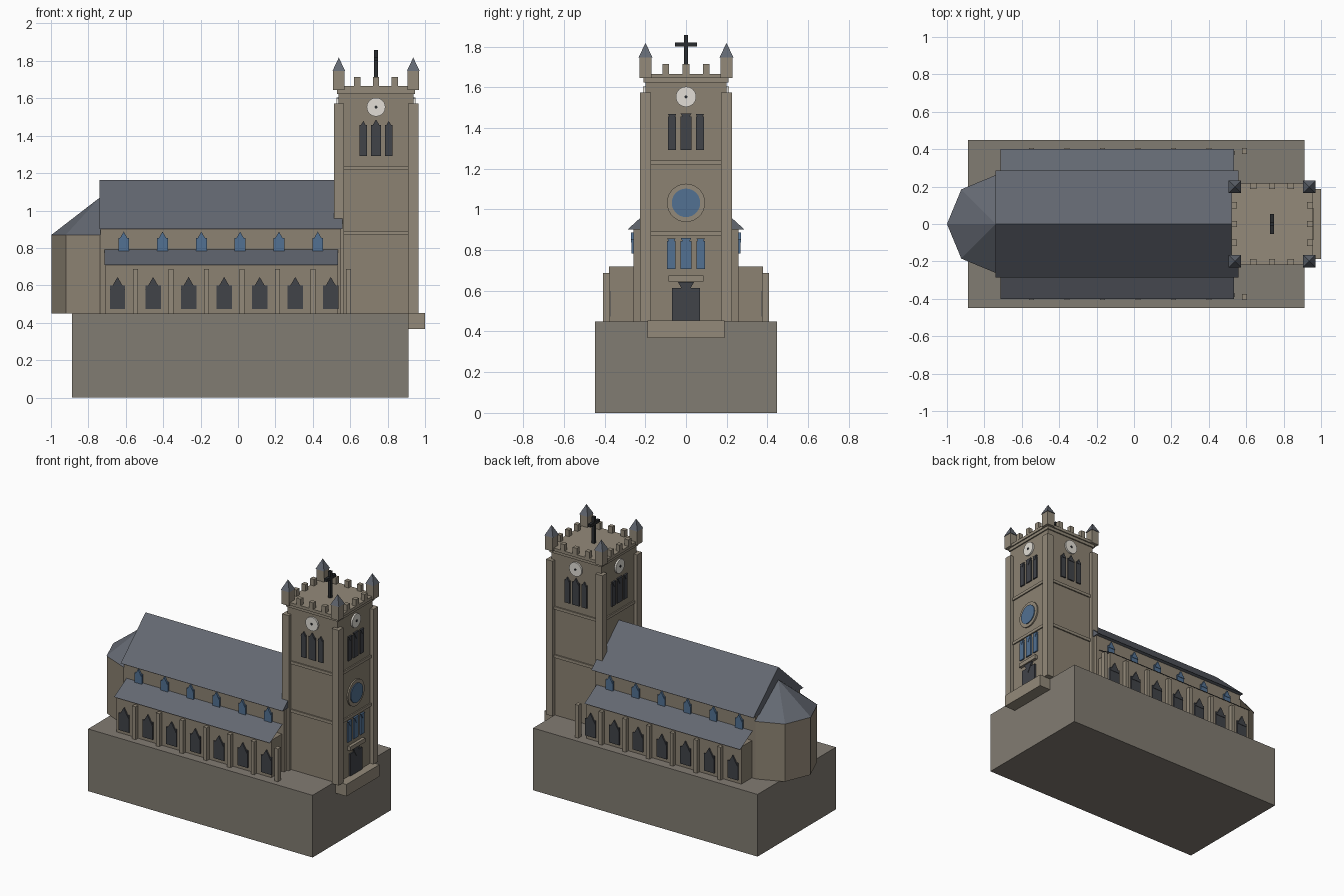
import bpy, bmesh, math
from mathutils import Matrix, Vector

if "Cube" in bpy.data.objects:
    bpy.data.objects.remove(bpy.data.objects["Cube"])

COLORS = {
    "stone": (0.265, 0.225, 0.17), "trim": (0.295, 0.255, 0.195), "base": (0.222, 0.2, 0.168),
    "slate": (0.125, 0.138, 0.165), "dark": (0.052, 0.056, 0.066), "blue": (0.084, 0.165, 0.29),
    "white": (0.76, 0.73, 0.67), "black": (0.022, 0.024, 0.027),
}
MATS = {}
for key, col in COLORS.items():
    MATS[key] = bpy.data.materials.new(key)
    MATS[key].diffuse_color = (*col, 1)

ID = Matrix.Identity(4)
FLIP = Matrix.Diagonal((1, -1, 1, 1))
SIDES = (ID, FLIP)
TX = 0.738                                   # tower axis
# Tower faces: local front (-y) turned to each side; index 1 is the entrance (+x)
FACES = [Matrix.Translation((TX, 0, 0)) @ Matrix.Rotation(k * math.pi / 2, 4, 'Z') for k in range(4)]


def part(name, mat, build, recalc=True):
    bm = bmesh.new()
    build(bm)
    if recalc:
        bmesh.ops.recalc_face_normals(bm, faces=bm.faces)
    me = bpy.data.meshes.new(name)
    bm.to_mesh(me)
    bm.free()
    me.materials.append(MATS[mat])
    ob = bpy.data.objects.new(name, me)
    bpy.context.collection.objects.link(ob)
    return ob


def prism(bm, pts, a, b, M=ID, axis='y'):
    """Extrude a profile: (x,z) along y, (y,z) along x, or (x,y) along z."""
    def v(p, t):
        co = {'x': (t, p[0], p[1]), 'y': (p[0], t, p[1]), 'z': (p[0], p[1], t)}[axis]
        return bm.verts.new(M @ Vector(co))
    lo, hi = [v(p, a) for p in pts], [v(p, b) for p in pts]
    n = len(pts)
    bm.faces.new(lo)
    bm.faces.new(hi[::-1])
    for i in range(n):
        j = (i + 1) % n
        bm.faces.new((lo[i], hi[i], hi[j], lo[j]))


def box(bm, x0, x1, y0, y1, z0, z1, M=ID):
    prism(bm, [(x0, y0), (x1, y0), (x1, y1), (x0, y1)], z0, z1, M, 'z')


def ngon(cx, cz, r, n, start=math.pi / 2):
    return [(cx + r * math.cos(start + 2 * math.pi * i / n),
             cz + r * math.sin(start + 2 * math.pi * i / n)) for i in range(n)]


def spire(bm, pts, z0, tip):
    ring = [bm.verts.new((*p, z0)) for p in pts]
    top = bm.verts.new(tip)
    bm.faces.new(ring)
    for i in range(len(ring)):
        bm.faces.new((ring[i], ring[(i + 1) % len(ring)], top))


def lancet(bm, cx, w, z0, z1, y0, y1, M=ID, down=False):
    """Rectangular light with a triangular head centred on its top edge."""
    box(bm, cx - w / 2, cx + w / 2, y0, y1, z0, z1, M)
    start = -math.pi / 2 if down else math.pi / 2
    prism(bm, ngon(cx, z1, w * 0.57, 3, start), y0 - 0.003, y1, M)


def square(cx, cy, h):
    return [(cx - h, cy - h), (cx + h, cy - h), (cx + h, cy + h), (cx - h, cy + h)]


CORNERS = [(TX + sx * 0.199, sy * 0.199) for sx in (-1, 1) for sy in (-1, 1)]

# Plinth and entrance step
part("plinth", "base", lambda bm: box(bm, -0.887, 0.911, -0.448, 0.448, 0, 0.45))
part("entrance_step", "trim", lambda bm: box(bm, 0.88, 1.0, -0.188, 0.188, 0.367, 0.453))

# Nave with gabled roof
part("nave_walls", "stone", lambda bm: box(bm, -0.735, 0.55, -0.257, 0.257, 0.45, 0.91))
part("nave_roof", "slate", lambda bm: prism(
    bm, [(-0.286, 0.902), (0.286, 0.902), (0, 1.162)], -0.74, 0.558, axis='x'))

# Eight-sided apse
OCT = ngon(-0.738, 0, 0.258, 8, 0)
part("apse_walls", "stone", lambda bm: prism(bm, OCT, 0.45, 0.87, axis='z'))
part("apse_roof", "slate", lambda bm: spire(bm, ngon(-0.738, 0, 0.262, 8, 0), 0.868, (-0.738, 0, 1.07)))


# Side aisles, their lean-to roofs, buttresses and windows
def aisles(bm):
    for M in SIDES:
        box(bm, -0.708, 0.532, -0.378, -0.25, 0.45, 0.72, M)


def aisle_roofs(bm):
    for M in SIDES:
        pts = [(-0.713, -0.4, 0.709), (0.535, -0.4, 0.709), (0.535, -0.25, 0.795), (-0.713, -0.25, 0.795)]
        f = bm.faces.new([bm.verts.new(M @ Vector(p)) for p in pts])
        f.normal_update()
        if f.normal.z < 0:
            f.normal_flip()


def aisle_buttresses(bm):
    for M in SIDES:
        for i in range(7):
            x = -0.549 + 0.19 * i
            box(bm, x - 0.0135, x + 0.0135, -0.407, -0.373, 0.45, 0.688, M)


def aisle_windows(bm):
    for M in SIDES:
        for i in range(7):
            lancet(bm, -0.644 + 0.19 * i, 0.082, 0.473, 0.598, -0.386, -0.37, M)


def clerestory(bm):
    for M in SIDES:
        for i in range(6):
            lancet(bm, -0.611 + 0.2075 * i, 0.058, 0.784, 0.854, -0.268, -0.25, M)


part("aisle_walls", "stone", aisles)
part("aisle_roofs", "slate", aisle_roofs, recalc=False)
part("aisle_buttresses", "trim", aisle_buttresses)
part("aisle_windows", "dark", aisle_windows)
part("clerestory_windows", "blue", clerestory)

# Tower body, string courses, cornice and parapet
part("tower_body", "stone", lambda bm: prism(bm, square(TX, 0, 0.2), 0.45, 1.647, axis='z'))


def tower_trim(bm):
    for z0, z1, h in ((0.868, 0.89, 0.209), (1.218, 1.239, 0.209), (1.624, 1.645, 0.209), (1.645, 1.666, 0.217)):
        prism(bm, square(TX, 0, h), z0, z1, axis='z')


def tower_buttresses(bm):
    for x, y in CORNERS:
        prism(bm, square(x, y, 0.027), 0.45, 1.573, axis='z')


def merlons(bm):
    for M in FACES:
        for x in (-0.1, 0, 0.1):
            box(bm, x - 0.0165, x + 0.0165, -0.218, -0.187, 1.663, 1.713, M)


def pinnacles(bm):
    for x, y in CORNERS:
        prism(bm, square(x, y, 0.03), 1.645, 1.748, axis='z')


def pinnacle_caps(bm):
    for x, y in CORNERS:
        spire(bm, square(x, y, 0.034), 1.746, (x, y, 1.818))


part("tower_string_courses", "trim", tower_trim)
part("tower_buttresses", "trim", tower_buttresses)
part("merlons", "trim", merlons)
part("pinnacles", "trim", pinnacles)
part("pinnacle_caps", "slate", pinnacle_caps)


# Belfry openings and clocks on all four faces
def belfry(bm):
    for k, M in enumerate(FACES):
        for x, w in ((-0.068, 0.04), (0, 0.055), (0.068, 0.04)):
            lancet(bm, x, w, 1.292, 1.456, -0.209, -0.19, M, down=k % 2 == 1)


part("belfry_openings", "dark", belfry)
part("clock_dials", "white", lambda bm: [prism(bm, ngon(0, 1.553, 0.05, 24), -0.212, -0.19, M) for M in FACES])
part("clock_hubs", "black", lambda bm: [prism(bm, ngon(0, 1.553, 0.008, 8), -0.216, -0.2, M) for M in FACES])

# Entrance face: rose window, triple light, sill and door
E = FACES[1]
part("rose_ring", "trim", lambda bm: prism(bm, ngon(0, 1.032, 0.094, 28), -0.21, -0.19, E))
part("rose_glass", "blue", lambda bm: prism(bm, ngon(0, 1.032, 0.07, 28), -0.216, -0.19, E))
part("entrance_lights", "blue", lambda bm: [
    lancet(bm, x, w, 0.706, 0.844, -0.21, -0.19, E, True)
    for x, w in ((-0.072, 0.042), (0, 0.052), (0.072, 0.042))])
part("door_hood", "trim", lambda bm: box(bm, -0.085, 0.085, -0.222, -0.19, 0.645, 0.674, E))


def door(bm):
    box(bm, -0.068, 0.068, -0.21, -0.19, 0.45, 0.613, E)
    prism(bm, ngon(0, 0.62, 0.046, 3, -math.pi / 2), -0.213, -0.19, E)


part("door", "dark", door)


# Roof cross
def cross(bm):
    box(bm, TX - 0.011, TX + 0.011, -0.011, 0.011, 1.66, 1.857)
    box(bm, TX - 0.011, TX + 0.011, -0.053, 0.053, 1.799, 1.82)


part("roof_cross", "black", cross)

for m in bpy.data.materials:
    if m.users and not m.is_grease_pencil:
        m.use_nodes = True
        m.node_tree.nodes["Principled BSDF"].inputs["Base Color"].default_value = m.diffuse_color
